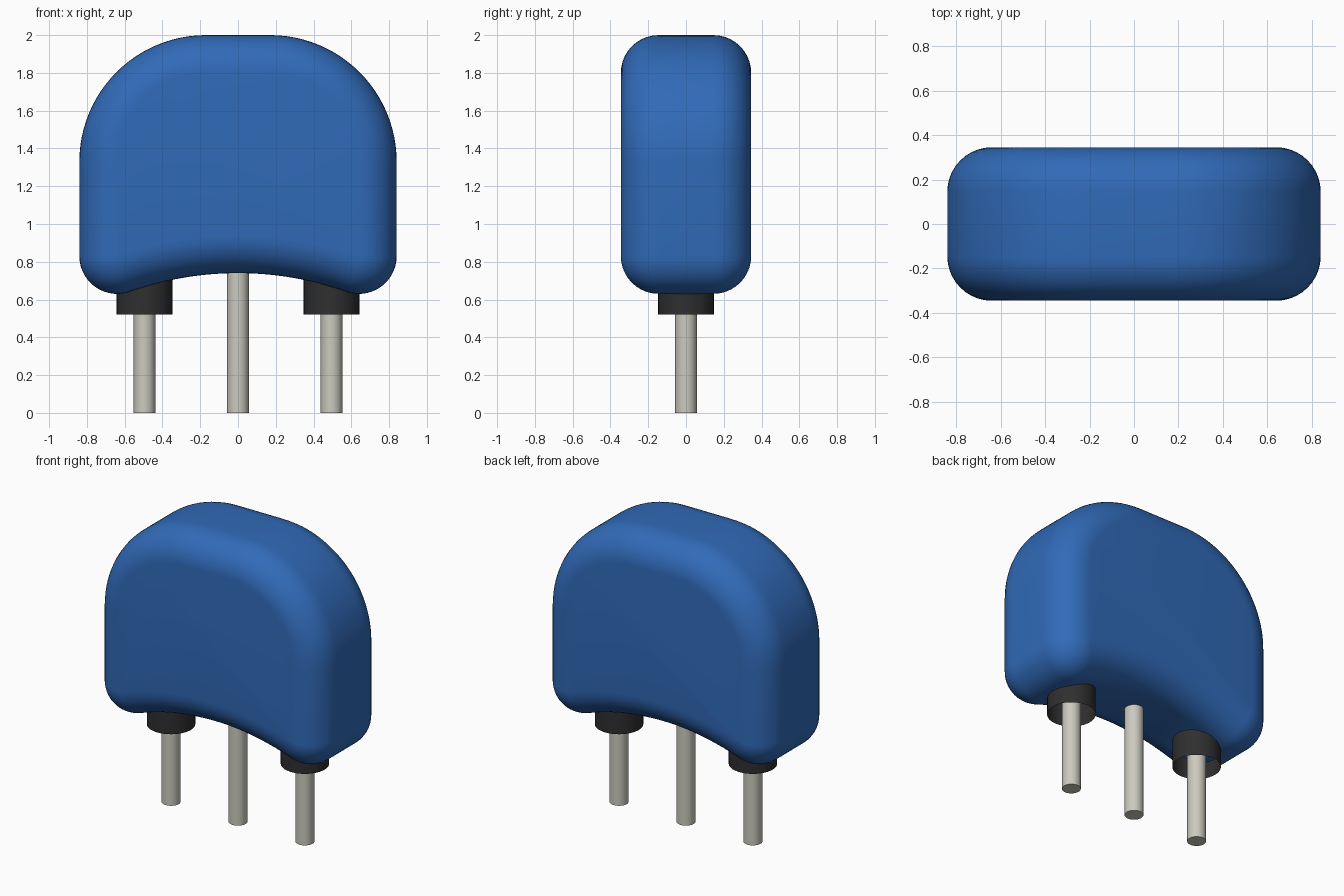
import bpy, bmesh, math

cube = bpy.data.objects.get("Cube")
if cube:
    bpy.data.objects.remove(cube, do_unlink=True)


def material(name, rgb):
    m = bpy.data.materials.new(name)
    m.use_nodes = True
    m.diffuse_color = (*rgb, 1)
    bsdf = next(n for n in m.node_tree.nodes if n.type == 'BSDF_PRINCIPLED')
    bsdf.inputs["Base Color"].default_value = (*rgb, 1)
    return m


BLUE = material("blue coating", (0.03, 0.144, 0.479))
BLACK = material("black collar", (0.028, 0.028, 0.028))
METAL = material("pale metal", (0.60, 0.59, 0.52))


def add_object(name, bm, mat):
    bmesh.ops.recalc_face_normals(bm, faces=bm.faces)
    mesh = bpy.data.meshes.new(name)
    bm.to_mesh(mesh)
    bm.free()
    mesh.materials.append(mat)
    ob = bpy.data.objects.new(name, mesh)
    bpy.context.collection.objects.link(ob)
    bpy.ops.object.select_all(action='DESELECT')
    ob.select_set(True)
    bpy.context.view_layer.objects.active = ob
    bpy.ops.object.shade_smooth_by_angle(angle=math.radians(35))
    return ob


def arc(cx, cz, r, a0, a1, n):
    angles = [math.radians(a0 + (a1 - a0) * i / n) for i in range(n + 1)]
    return [(cx + r * math.cos(a), cz + r * math.sin(a)) for a in angles]


# Body outline, inset by d: round shoulders, round feet and an arched underside
HALF_W, TOP, FOOT_Z, ARCH_Z = 0.84, 2.0, 0.63, 0.74
SHOULDER, FOOT, EDGE, HALF_D = 0.67, 0.20, 0.20, 0.345
ARCH = 1.717
FOOT_X, FOOT_C = HALF_W - FOOT, FOOT_Z + FOOT
JOIN = math.degrees(math.atan2(FOOT_X, FOOT_C - ARCH_Z + ARCH))


def outline(d):
    right = arc(HALF_W - SHOULDER, TOP - SHOULDER, SHOULDER - d, 90, 0, 24)
    right += arc(FOOT_X, FOOT_C, FOOT - d, 0, -90 - JOIN, 14)
    under = arc(0, ARCH_Z - ARCH, ARCH + d, 90 - JOIN, 90, 14)
    half = right + under[1:]
    return half + [(-x, z) for x, z in reversed(half[:-1])]


# Body: stacked outlines from front to back with quarter-round edges
bm = bmesh.new()
STEPS = 10
section = []
for i in range(STEPS + 1):
    t = math.pi / 2 * i / STEPS
    section.append((-(HALF_D - EDGE + EDGE * math.cos(t)),
                    min(EDGE * (1 - math.sin(t)), EDGE - 0.001)))
section += [(-y, d) for y, d in reversed(section)]
rings = [[bm.verts.new((x, y, z)) for x, z in outline(d)] for y, d in section]
for a, b in zip(rings, rings[1:]):
    n = len(a)
    for i in range(n):
        j = (i + 1) % n
        bm.faces.new((a[i], a[j], b[j], b[i]))
bm.faces.new(rings[0])
bm.faces.new(rings[-1])
add_object("body", bm, BLUE)


def cylinder(name, x, r, z0, z1, mat, caps):
    bm = bmesh.new()
    bmesh.ops.create_cone(bm, cap_ends=caps, segments=40, radius1=r, radius2=r,
                          depth=z1 - z0)
    bmesh.ops.translate(bm, verts=bm.verts, vec=(x, 0, (z0 + z1) / 2))
    return add_object(name, bm, mat)


# Three pins, with open sleeve collars on the outer two
for name, x in (("right", -0.495), ("middle", 0.0), ("left", 0.495)):
    cylinder(name + "_pin", x, 0.057, 0.0, 0.85, METAL, True)
    if x:
        cylinder(name + "_collar", x, 0.147, 0.52, 0.75, BLACK, False)
